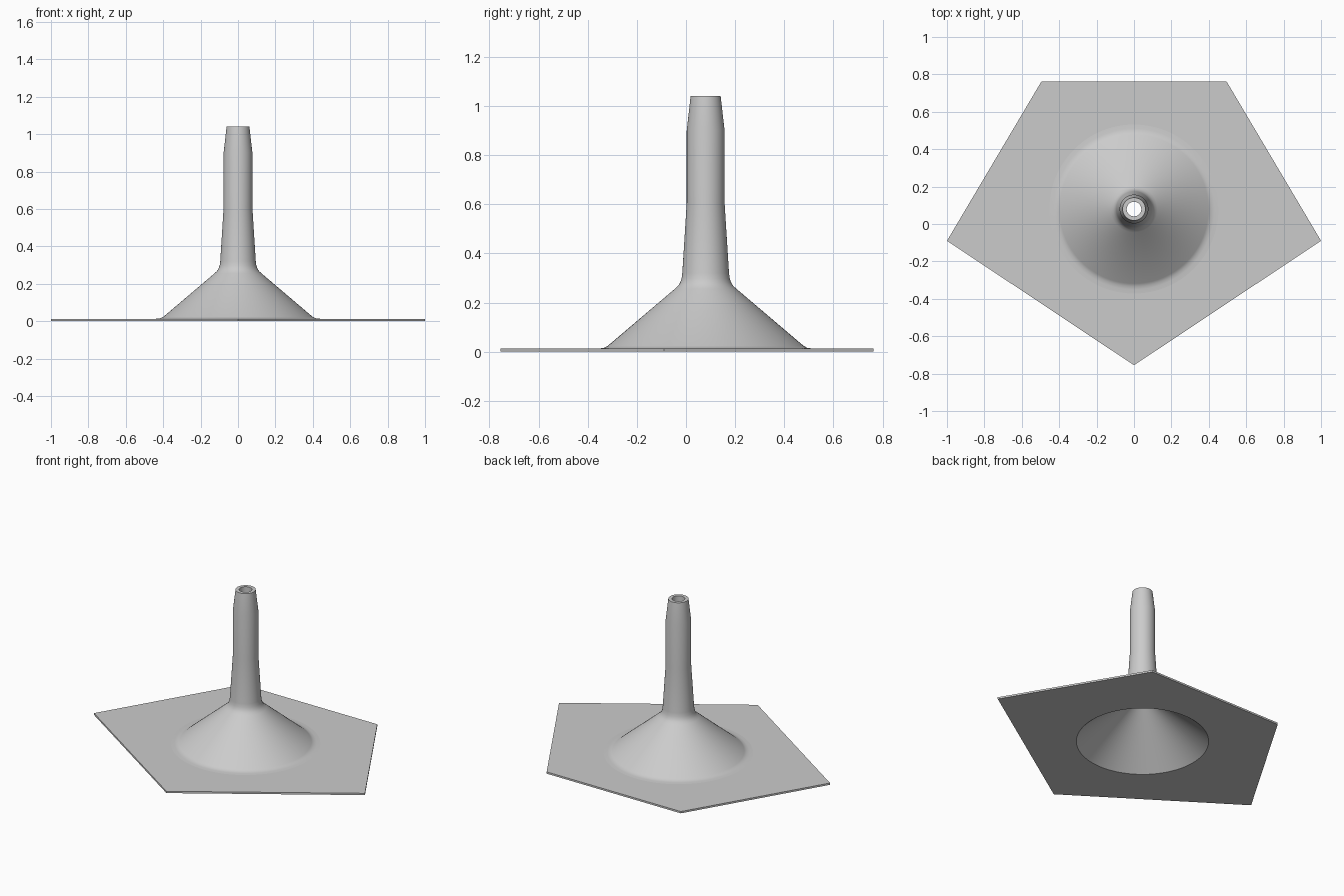
import bpy, bmesh, math
from mathutils import Vector

cube = bpy.data.objects.get("Cube")
if cube:
    bpy.data.objects.remove(cube, do_unlink=True)

SEGMENTS = 96
AXIS = Vector((0, 0.08, 0))
THICK = 0.012

grey = bpy.data.materials.new("light grey")
grey.use_nodes = True
grey.diffuse_color = (0.6, 0.6, 0.6, 1)
grey.node_tree.nodes["Principled BSDF"].inputs["Base Color"].default_value = (0.6, 0.6, 0.6, 1)


def finish(bm, name):
    bmesh.ops.remove_doubles(bm, verts=bm.verts, dist=1e-5)
    bmesh.ops.recalc_face_normals(bm, faces=bm.faces)
    mesh = bpy.data.meshes.new(name)
    bm.to_mesh(mesh)
    bm.free()
    mesh.materials.append(grey)
    obj = bpy.data.objects.new(name, mesh)
    bpy.context.collection.objects.link(obj)
    bpy.ops.object.select_all(action="DESELECT")
    obj.select_set(True)
    bpy.context.view_layer.objects.active = obj
    bpy.ops.object.shade_smooth_by_angle(angle=math.radians(30))
    return obj


def loop_edges(bm, points):
    verts = [bm.verts.new(p) for p in points]
    return [bm.edges.new((a, b)) for a, b in zip(verts, verts[1:] + verts[:1])]


# Five-sided flange, open where the funnel passes through
corners = [(-0.495, 0.762), (0.495, 0.762), (1, -0.09), (0, -0.755), (-1, -0.09)]
bm = bmesh.new()
rim = [AXIS + Vector((0.4 * math.cos(a), 0.4 * math.sin(a), 0))
       for a in (2 * math.pi * i / SEGMENTS for i in range(SEGMENTS))]
edges = loop_edges(bm, [(x, y, 0) for x, y in corners]) + loop_edges(bm, rim)
bmesh.ops.triangle_fill(bm, edges=edges, use_beauty=True)
solid = bmesh.ops.extrude_face_region(bm, geom=bm.faces[:])
top = [v for v in solid["geom"] if isinstance(v, bmesh.types.BMVert)]
bmesh.ops.translate(bm, verts=top, vec=(0, 0, THICK))
finish(bm, "base_flange")

# Hollow funnel and spout, turned from one wall section
outside = [(0.452, THICK), (0.43, 0.0135), (0.413, 0.016), (0.398, 0.024),
           (0.125, 0.256), (0.112, 0.268), (0.104, 0.281), (0.098, 0.297),
           (0.095, 0.32), (0.077, 0.605), (0.077, 0.9), (0.061, 1.04)]
inside = [(0.039, 1.04), (0.039, 0.3), (0.4, 0)]
bm = bmesh.new()
section = [bm.verts.new((r, AXIS.y, z)) for r, z in outside + inside]
wall = [bm.edges.new(pair) for pair in zip(section, section[1:])]
bmesh.ops.spin(bm, geom=section + wall, cent=AXIS, axis=(0, 0, 1),
               angle=2 * math.pi, steps=SEGMENTS, use_merge=True)
finish(bm, "funnel_spout")
